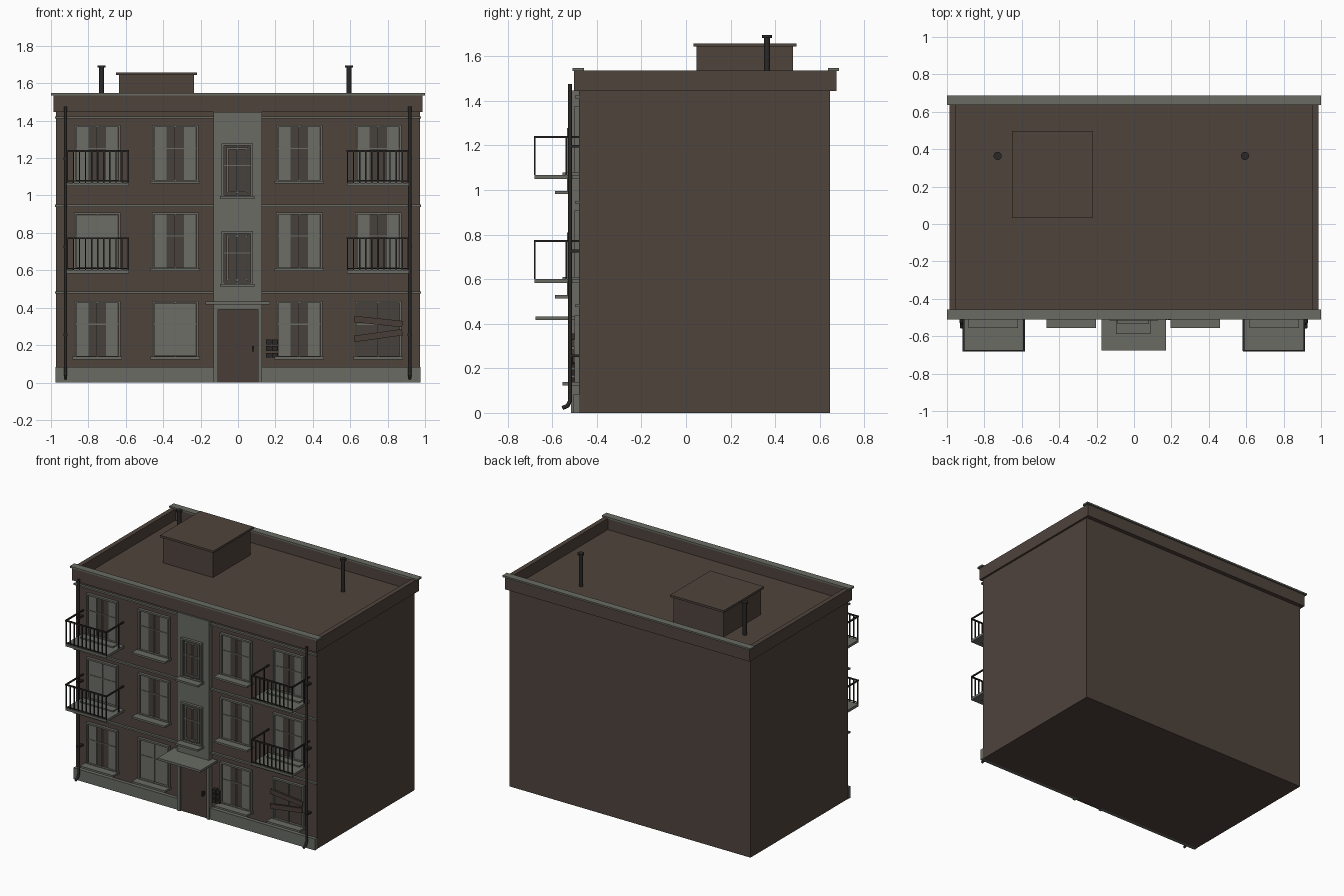
import bpy, bmesh, math
from mathutils import Matrix, Vector

if "Cube" in bpy.data.objects:
    bpy.data.objects.remove(bpy.data.objects["Cube"])


def mat(name, rgb):
    m = bpy.data.materials.new(name)
    m.diffuse_color = (*rgb, 1)
    m.use_nodes = True
    m.node_tree.nodes["Principled BSDF"].inputs["Base Color"].default_value = m.diffuse_color
    return m


BRICK = mat("brown wall", (0.078, 0.057, 0.046))
STONE = mat("grey concrete", (0.140, 0.145, 0.123))
METAL = mat("dark metal", (0.024, 0.021, 0.019))
GLASS = mat("dim glass", (0.064, 0.052, 0.043))
CLOTH = mat("pale curtain", (0.150, 0.153, 0.133))
WOOD = mat("old wood", (0.066, 0.048, 0.038))


def finish(name, bm, material):
    me = bpy.data.meshes.new(name)
    bm.to_mesh(me)
    bm.free()
    me.materials.append(material)
    ob = bpy.data.objects.new(name, me)
    bpy.context.collection.objects.link(ob)
    return ob


def boxes(name, material, *items):
    """Each item is (x0, x1, y0, y1, z0, z1), all merged in one object."""
    bm = bmesh.new()
    for x0, x1, y0, y1, z0, z1 in items:
        m = Matrix.Translation(((x0 + x1) / 2, (y0 + y1) / 2, (z0 + z1) / 2))
        bmesh.ops.create_cube(bm, size=1, matrix=m @ Matrix.Diagonal((x1 - x0, y1 - y0, z1 - z0, 1)))
    return finish(name, bm, material)


def ring(x0, x1, z0, z1, y0, y1, w):
    """Four bars of a rectangular frame facing front."""
    return [(x0, x0 + w, y0, y1, z0, z1), (x1 - w, x1, y0, y1, z0, z1),
            (x0 + w, x1 - w, y0, y1, z0, z0 + w), (x0 + w, x1 - w, y0, y1, z1 - w, z1)]


def tubes(name, material, segments, sides=10):
    """Each segment is (start, end, radius)."""
    bm = bmesh.new()
    for a, b, r in segments:
        a, b = Vector(a), Vector(b)
        rot = (b - a).to_track_quat('Z', 'Y').to_matrix().to_4x4()
        bmesh.ops.create_cone(bm, cap_ends=True, segments=sides, radius1=r, radius2=r,
                              depth=(b - a).length, matrix=Matrix.Translation((a + b) / 2) @ rot)
    ob = finish(name, bm, material)
    bpy.context.view_layer.objects.active = ob
    ob.select_set(True)
    bpy.ops.object.shade_smooth_by_angle(angle=math.radians(40))
    ob.select_set(False)
    return ob


# Main block, parapet and coping
FRONT = -0.48
boxes("building_body", BRICK, (-0.972, 0.972, FRONT, 0.645, 0, 1.455))
boxes("parapet", BRICK,
      (-0.987, 0.987, -0.503, -0.46, 1.445, 1.535), (-0.987, 0.987, 0.64, 0.676, 1.445, 1.535),
      (-0.987, -0.953, -0.46, 0.64, 1.445, 1.537), (0.953, 0.987, -0.46, 0.64, 1.445, 1.537))
boxes("parapet_coping", STONE,
      (-1, 1, -0.51, -0.458, 1.535, 1.547), (-1, 1, 0.636, 0.687, 1.535, 1.547))

# Plinth either side of the entrance and floor bands
boxes("plinth", STONE, (-0.975, -0.128, -0.505, FRONT, 0, 0.082),
      (0.128, 0.975, -0.505, FRONT, 0, 0.082))
boxes("floor_bands", STONE,
      *[(s * 0.552 - 0.426, s * 0.552 + 0.426, -0.497, FRONT, z - 0.006, z + 0.006)
        for z in (0.481, 0.945, 1.417) for s in (-1, 1)])

# Stairwell strip with door opening
boxes("stairwell_strip", STONE, (-0.13, 0.128, -0.515, FRONT, 0.39, 1.447),
      (-0.13, -0.108, -0.515, FRONT, 0, 0.39), (0.106, 0.128, -0.515, FRONT, 0, 0.39))
boxes("entrance_door", WOOD, (-0.108, 0.106, -0.503, FRONT, 0, 0.39))
boxes("door_handle", METAL, (0.075, 0.085, -0.53, -0.503, 0.165, 0.195))
boxes("entrance_canopy", STONE, (-0.175, 0.17, -0.676, FRONT, 0.417, 0.433))


def window(name, cx, z0, z1, width, y, curtain, sill):
    """Trim, glass, curtains, glazing bars and sill on wall plane y."""
    x0, x1, w = cx - width / 2, cx + width / 2, 0.012
    a, b, c, d = x0 + w, x1 - w, z0 + w, z1 - w
    boxes(name + "_trim", STONE, *ring(x0, x1, z0, z1, y - 0.02, y, w))
    boxes(name + "_glass", GLASS, (a, b, y - 0.003, y, c, d))
    if curtain == "closed":
        boxes(name + "_curtain", CLOTH, (a + 0.004, b - 0.004, y - 0.006, y - 0.002, c + 0.004, d - 0.004))
    elif curtain == "open":
        k = (b - a) * 0.29
        boxes(name + "_curtains", CLOTH, (a + 0.004, a + k, y - 0.006, y - 0.002, c, d),
              (b - k, b - 0.004, y - 0.006, y - 0.002, c, d))
    bars = [(cx - 0.004, cx + 0.004, y - 0.012, y - 0.002, c, d)]
    t = c + (d - c) * 0.6
    bars += [(a, b, y - 0.010, y - 0.002, t - 0.003, t + 0.003)]
    if curtain == "stair":
        bars += ring(a + 0.014, b - 0.014, c + 0.012, d - 0.01, y - 0.012, y - 0.002, 0.01)
    boxes(name + "_glazing_bars", STONE, *bars)
    boxes(name + "_sill", STONE, (x0 - 0.008, x1 + 0.008, y - sill, y, z0 - 0.006, z0 + 0.008))


# Flat windows
COLS = (-0.753, -0.335, 0.327, 0.75)
for row, z in enumerate((0.13, 0.602, 1.07)):
    for col, cx in enumerate(COLS):
        kind = "closed" if (row, col) in ((0, 1), (1, 0)) else "open"
        if (row, col) == (0, 3):
            kind = "bare"
        window(f"window_{row + 1}_{col + 1}", cx, z, z + 0.307, 0.25, FRONT, kind, 0.075)

# Stairwell windows
for i, z in enumerate((0.52, 0.988)):
    window(f"stair_window_{i + 1}", -0.004, z, z + 0.29, 0.168, -0.515, "stair", 0.072)

# Boards nailed over the broken window
for i, (z, ang) in enumerate(((0.326, 6), (0.251, -8))):
    ob = boxes(f"window_board_{i + 1}", WOOD, (-0.13, 0.13, -0.007, 0.007, -0.017, 0.017))
    ob.location = (0.75, -0.508 - 0.004 * i, z)
    ob.rotation_euler = (0, math.radians(ang), 0)

# Letter boxes beside the entrance
boxes("letter_boxes", METAL,
      *[(x, x + 0.028, -0.512, FRONT, z, z + 0.026) for x in (0.15, 0.183) for z in (0.133, 0.168, 0.203)])

# Balconies with railings
for side, cx in (("left", -0.75), ("right", 0.748)):
    for i, z in enumerate((0.583, 1.05)):
        name = f"{side}_balcony_{i + 1}"
        x0, x1, yf, top = cx - 0.166, cx + 0.166, -0.678, z + 0.187
        boxes(name + "_slab", STONE, (x0, x1, -0.68, FRONT, z, z + 0.018))
        r = 0.0035
        xs = [x0 + r + (x1 - x0 - 2 * r) * k / 10 for k in range(11)]
        rails = [(x - r, x + r, yf - r, yf + r, z + 0.018, top) for x in xs]
        rails += [(x - r, x + r, -0.54, -0.533, z + 0.018, top) for x in (xs[0], xs[-1])]
        rails += [(x - 0.005, x + 0.005, yf, FRONT, top - 0.004, top + 0.005) for x in (xs[0], xs[-1])]
        rails += [(x0, x1, yf - 0.005, yf + 0.005, top - 0.004, top + 0.005),
                  (x0, x1, yf - r, yf + r, z + 0.024, z + 0.03)]
        boxes(name + "_railing", METAL, *rails)

# Drainpipes with kicked out feet and brackets
for side, x in (("left", -0.922), ("right", 0.918)):
    tubes(side + "_drainpipe", METAL,
          [((x, -0.52, 0.05), (x, -0.52, 1.475), 0.009),
           ((x, -0.52, 0.055), (x, -0.532, 0.03), 0.009),
           ((x, -0.53, 0.032), (x, -0.555, 0.022), 0.009)])
    boxes(side + "_drainpipe_brackets", METAL,
          *[(x - 0.011, x + 0.011, -0.53, FRONT, z, z + 0.012) for z in (0.25, 0.72, 1.19)])

# Roof hatch house and vent pipes
boxes("roof_house", BRICK, (-0.637, -0.235, 0.047, 0.48, 1.45, 1.643))
boxes("roof_house_cap", BRICK, (-0.652, -0.22, 0.033, 0.496, 1.643, 1.658))
for i, x in enumerate((-0.729, 0.593)):
    tubes(f"vent_pipe_{i + 1}", METAL,
          [((x, 0.364, 1.45), (x, 0.364, 1.685), 0.014),
           ((x, 0.364, 1.683), (x, 0.364, 1.696), 0.022)], 14)
